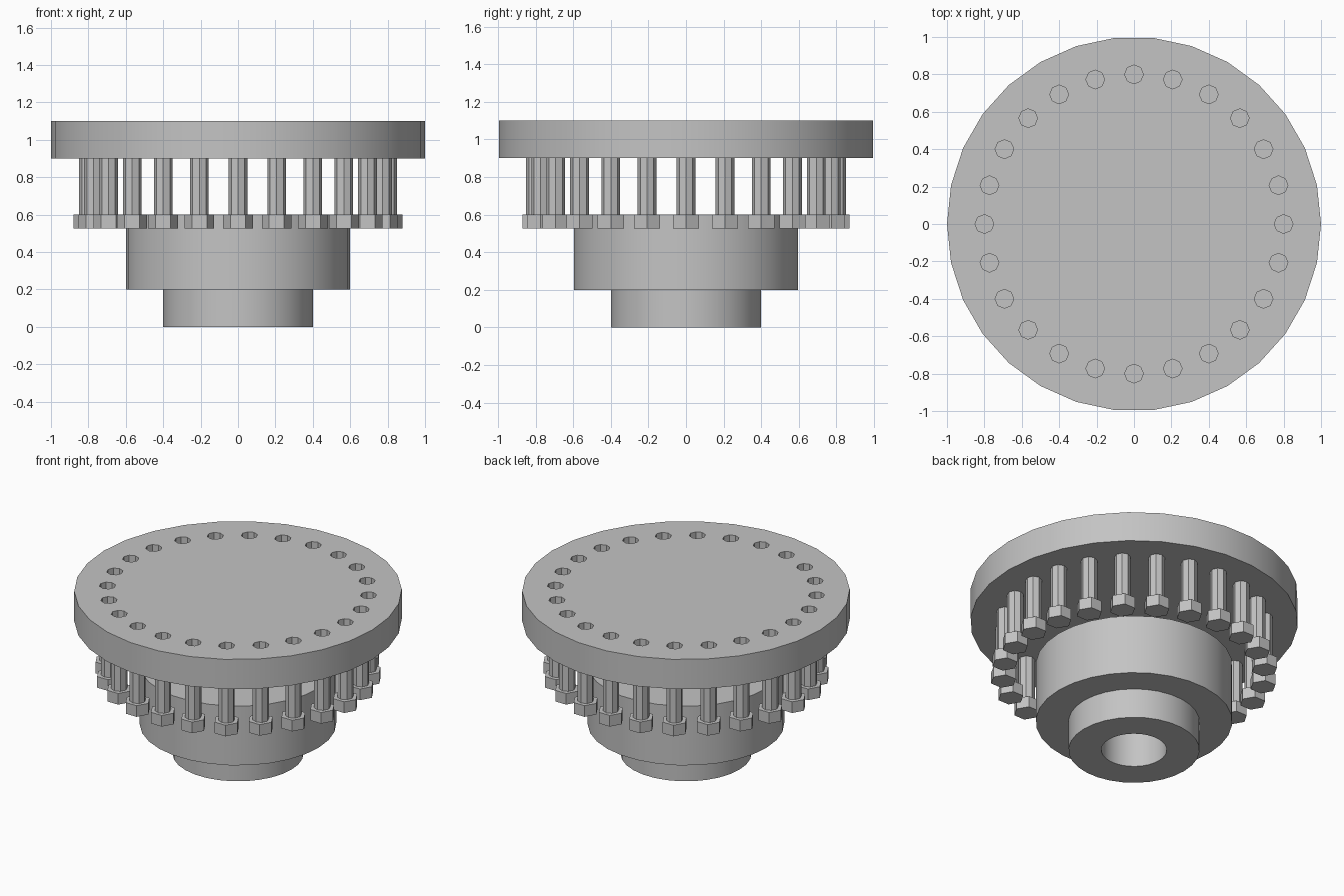
import bpy, bmesh, math
from mathutils import Matrix, Vector

if "Cube" in bpy.data.objects:
    bpy.data.objects.remove(bpy.data.objects["Cube"], do_unlink=True)

SIDES = 30
BOLTS = 24
BOLT_CIRCLE = 0.8
SHAFT_R = 0.05

steel = bpy.data.materials.new("grey_steel")
steel.use_nodes = True
grey = (0.55, 0.55, 0.55, 1)
steel.diffuse_color = grey
steel.node_tree.nodes["Principled BSDF"].inputs["Base Color"].default_value = grey


def add_prism(bm, sides, radius, z0, z1, centre=(0, 0)):
    """Upright prism with one corner pointing along +x."""
    offset = Vector((centre[0], centre[1], 0))
    rings = []
    for z in (z0, z1):
        rings.append([bm.verts.new(offset + Vector((
            radius * math.cos(math.tau * i / sides),
            radius * math.sin(math.tau * i / sides), z))) for i in range(sides)])
    low, high = rings
    bm.faces.new(low[::-1])
    bm.faces.new(high)
    for i in range(sides):
        j = (i + 1) % sides
        bm.faces.new((low[i], low[j], high[j], high[i]))


def to_mesh(bm, name):
    bmesh.ops.recalc_face_normals(bm, faces=bm.faces[:])
    mesh = bpy.data.meshes.new(name)
    bm.to_mesh(mesh)
    bm.free()
    mesh.materials.append(steel)
    return mesh


def add_object(name, mesh):
    ob = bpy.data.objects.new(name, mesh)
    bpy.context.collection.objects.link(ob)
    return ob


def smooth(ob):
    bpy.ops.object.select_all(action='DESELECT')
    ob.select_set(True)
    bpy.context.view_layer.objects.active = ob
    bpy.ops.object.shade_smooth_by_angle(angle=math.radians(30))


bolt_centres = [(BOLT_CIRCLE * math.cos(math.tau * i / BOLTS),
                 BOLT_CIRCLE * math.sin(math.tau * i / BOLTS)) for i in range(BOLTS)]

# Stepped hub with a central bore: closed profile turned around z
profile = [(0.2, 0), (0.4, 0), (0.4, 0.2), (0.6, 0.2), (0.6, 0.6), (0.2, 0.6)]
bm = bmesh.new()
rings = [[bm.verts.new(Matrix.Rotation(math.tau * i / SIDES, 3, 'Z') @ Vector((r, 0, z)))
          for r, z in profile] for i in range(SIDES)]
for i, ring in enumerate(rings):
    after = rings[(i + 1) % SIDES]
    for k in range(len(profile)):
        n = (k + 1) % len(profile)
        bm.faces.new((ring[k], after[k], after[n], ring[n]))
smooth(add_object("hub", to_mesh(bm, "hub")))

# Flange disc, drilled with a ring of bolt holes
bm = bmesh.new()
add_prism(bm, SIDES, 1.0, 0.9, 1.1)
flange = add_object("flange_disc", to_mesh(bm, "flange_disc"))

bm = bmesh.new()
for centre in bolt_centres:
    add_prism(bm, 8, SHAFT_R, 0.8, 1.2, centre)
cutter = add_object("hole_cutter", to_mesh(bm, "hole_cutter"))
cutter.hide_render = True

drill = flange.modifiers.new("bolt_holes", 'BOOLEAN')
drill.operation = 'DIFFERENCE'
drill.solver = 'EXACT'
drill.object = cutter
bpy.ops.object.select_all(action='DESELECT')
flange.select_set(True)
bpy.context.view_layer.objects.active = flange
bpy.ops.object.modifier_apply(modifier=drill.name)
bpy.data.objects.remove(cutter, do_unlink=True)
smooth(flange)

# Bolts: octagonal shaft on a hexagonal head, sharing one mesh
bm = bmesh.new()
add_prism(bm, 8, SHAFT_R, 0.56, 0.9)
add_prism(bm, 6, 0.08, 0.525, 0.6)
bolt_mesh = to_mesh(bm, "bolt")
for i, (x, y) in enumerate(bolt_centres):
    add_object(f"bolt_{i + 1}", bolt_mesh).location = (x, y, 0)
